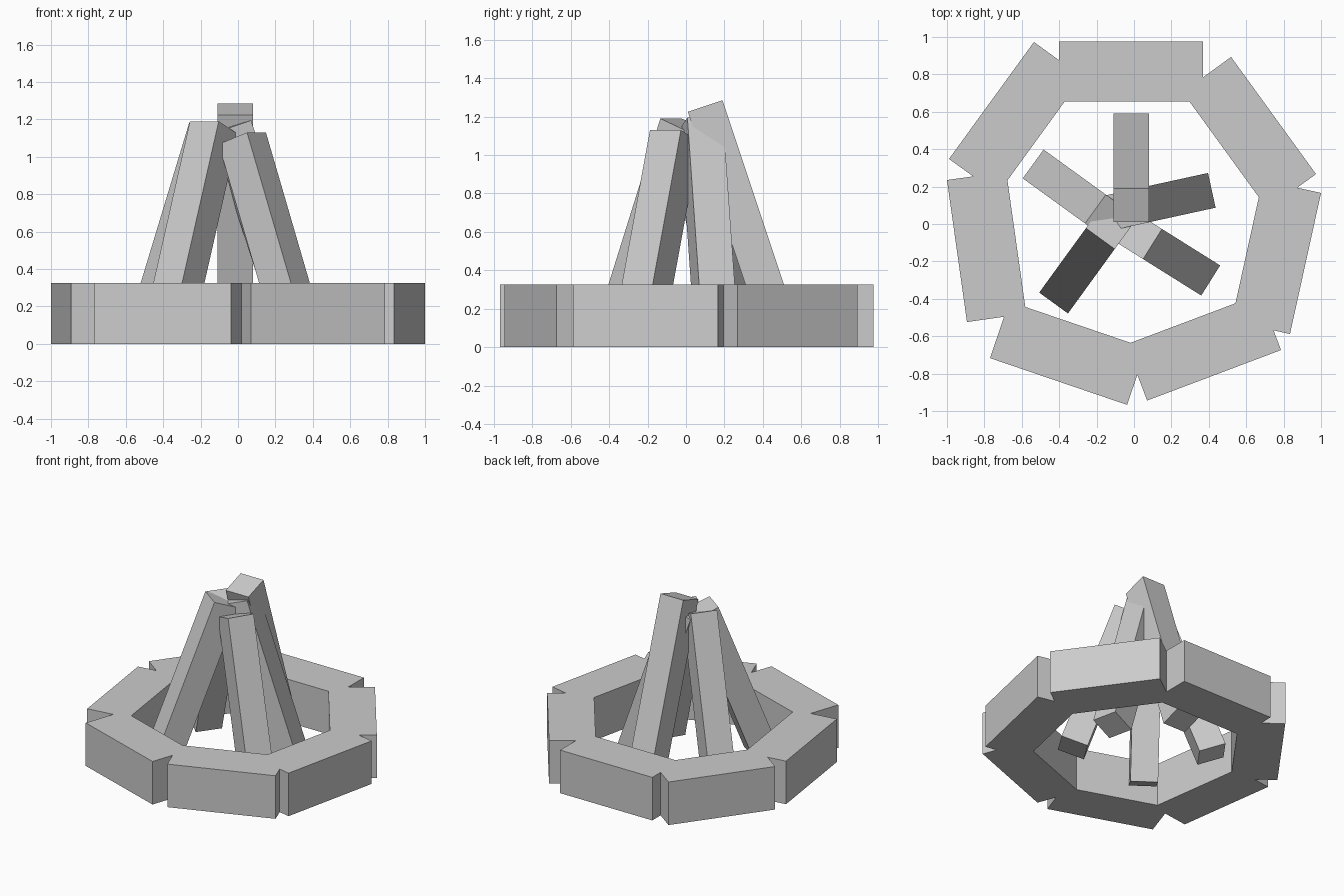
import bpy
from mathutils import Matrix, Vector

if "Cube" in bpy.data.objects:
    bpy.data.objects.remove(bpy.data.objects["Cube"])


def block(name, centre, axes, size):
    """Box with the given centre, local axes and dimensions."""
    bpy.ops.mesh.primitive_cube_add(size=1)
    ob = bpy.context.object
    ob.name = name
    rot = Matrix(axes).transposed().to_4x4()
    ob.matrix_world = Matrix.Translation(centre) @ rot @ Matrix.Diagonal((*size, 1))
    return ob


UP = Vector((0, 0, 1))

# Ring of seven stones: ends of each outer edge, clockwise from the back
STONE_W, STONE_H = 0.32, 0.325
stones = [
    ((-0.401, 0.975), (0.369, 0.975)),
    ((0.519, 0.893), (0.973, 0.267)),
    ((1.0, 0.166), (0.834, -0.588)),
    ((0.786, -0.674), (0.07, -0.944)),
    ((-0.037, -0.967), (-0.77, -0.717)),
    ((-0.893, -0.524), (-1.0, 0.235)),
    ((-0.989, 0.348), (-0.535, 0.973)),
]
for i, (a, b) in enumerate(stones):
    a, b = Vector((*a, 0)), Vector((*b, 0))
    along = (b - a).normalized()
    outward = UP.cross(along)
    centre = (a + b) / 2 - outward * STONE_W / 2 + UP * STONE_H / 2
    block(f"ring_stone_{i + 1}", centre, (along, outward, UP),
          ((b - a).length, STONE_W, STONE_H))

# Five leaning square logs: top and bottom midpoints of the outer face
LOG_W = 0.19
logs = [
    ((-0.015, 0.19, 1.285), (-0.015, 0.59, 0.085)),
    ((0.05, 0.10, 1.195), (0.416, 0.18, 0.06)),
    ((0.099, -0.107, 1.13), (0.41, -0.302, 0.063)),
    ((-0.18, -0.078, 1.19), (-0.43, -0.4225, 0.087)),
    ((-0.206, 0.08, 1.18), (-0.539, 0.321, 0.08)),
]
for i, (top, bottom) in enumerate(logs):
    top, bottom = Vector(top), Vector(bottom)
    axis = (top - bottom).normalized()
    side = UP.cross(axis).normalized()
    face = side.cross(axis)
    if face.z < 0:
        side, face = -side, -face
    block(f"log_{i + 1}", (top + bottom) / 2 - face * LOG_W / 2,
          (side, axis, side.cross(axis)),
          (LOG_W, (top - bottom).length, LOG_W))
